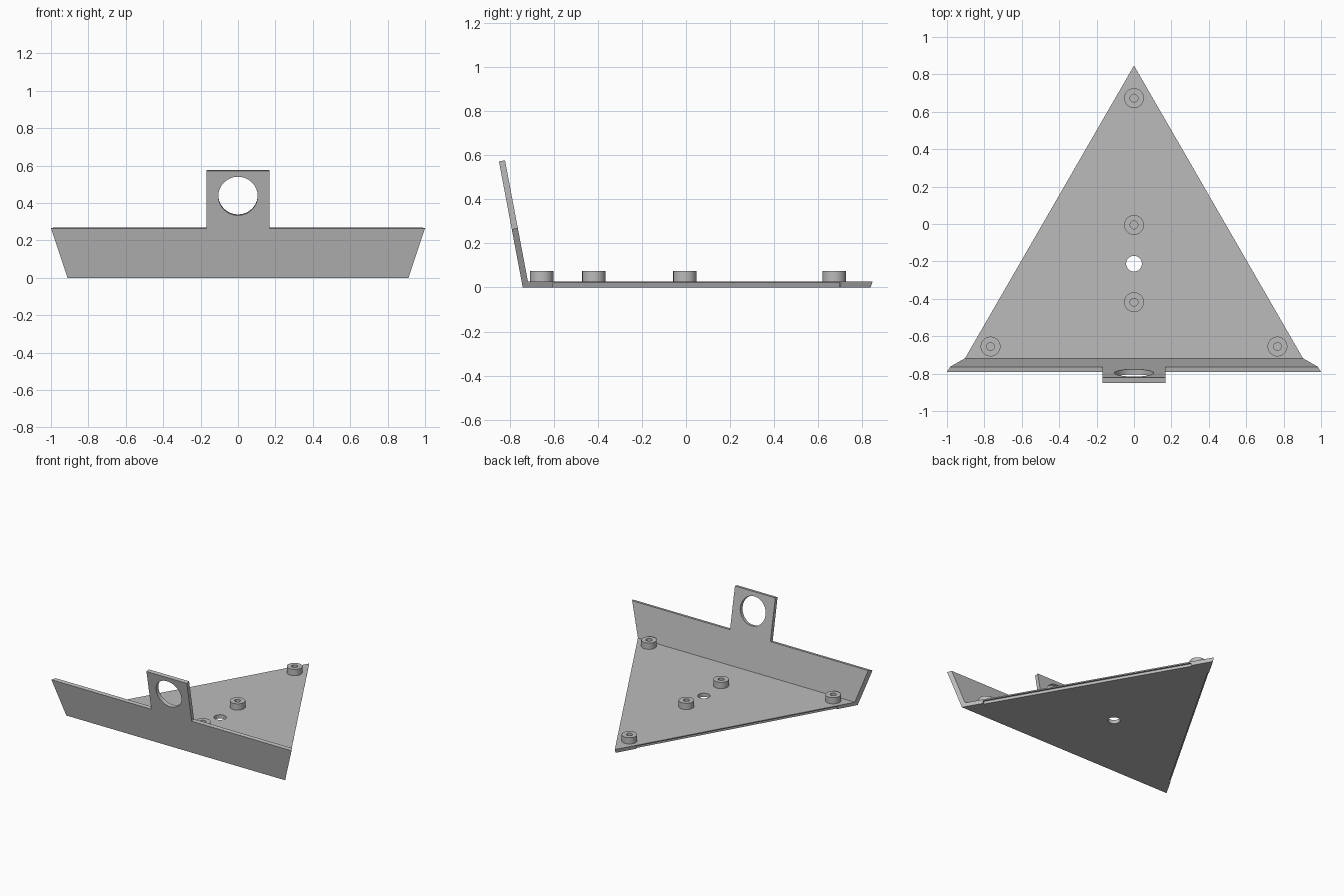
import bpy
import bmesh
from math import radians, sin, cos, tan, pi

cube = bpy.data.objects.get("Cube")
if cube:
    bpy.data.objects.remove(cube, do_unlink=True)

# One plain grey for everything
grey = bpy.data.materials.new("plain grey")
grey.use_nodes = True
COLOUR = (0.5, 0.5, 0.5, 1)
grey.diffuse_color = COLOUR
grey.node_tree.nodes["Principled BSDF"].inputs["Base Color"].default_value = COLOUR

THICK = 0.028
LEAN = radians(10.7)
FRONT = -0.741       # lower front edge
FOLD = -0.718        # upper inner fold line
SIDE = tan(radians(30))


def finish(name, bm):
    bmesh.ops.recalc_face_normals(bm, faces=bm.faces)
    mesh = bpy.data.meshes.new(name)
    bm.to_mesh(mesh)
    bm.free()
    mesh.materials.append(grey)
    obj = bpy.data.objects.new(name, mesh)
    bpy.context.collection.objects.link(obj)
    return obj


def loft(name, loop_a, loop_b):
    """Solid sheet between two matching outlines."""
    bm = bmesh.new()
    a = [bm.verts.new(p) for p in loop_a]
    b = [bm.verts.new(p) for p in loop_b]
    bm.faces.new(a)
    bm.faces.new(b)
    for i in range(len(a)):
        j = (i + 1) % len(a)
        bm.faces.new((a[i], a[j], b[j], b[i]))
    return finish(name, bm)


def cut(obj, cutter):
    cutter.hide_render = True
    mod = obj.modifiers.new("cut", 'BOOLEAN')
    mod.operation = 'DIFFERENCE'
    mod.solver = 'EXACT'
    mod.object = cutter
    bpy.context.view_layer.objects.active = obj
    bpy.ops.object.modifier_apply(modifier=mod.name)
    bpy.data.objects.remove(cutter, do_unlink=True)


def smooth(obj):
    bpy.ops.object.select_all(action='DESELECT')
    obj.select_set(True)
    bpy.context.view_layer.objects.active = obj
    bpy.ops.object.shade_smooth_by_angle(angle=radians(30))


def cylinder(name, radius, depth, location, tilt=0):
    bm = bmesh.new()
    bmesh.ops.create_cone(bm, cap_ends=True, segments=64, radius1=radius,
                          radius2=radius, depth=depth)
    obj = finish(name, bm)
    obj.location = location
    obj.rotation_euler.x = tilt
    return obj


# Triangular base plate with slightly undercut sides
def triangle(apex, front, z):
    half = (apex - front) * SIDE
    return [(-half, front, z), (half, front, z), (0, apex, z)]


plate = loft("base_plate", triangle(0.838, FRONT, 0), triangle(0.847, FOLD, THICK))
cut(plate, cylinder("plate_hole_cutter", 0.042, 0.2, (0, -0.212, 0)))

# Shallow rebate under each long side
for side in (-1, 1):
    bm = bmesh.new()
    bmesh.ops.create_cube(bm, size=1)
    rebate = finish("rebate_cutter", bm)
    rebate.scale = (1.51, 0.03, 0.04)
    rebate.location = (side * (0.847 - 0.05) * SIDE, 0.05, 0)
    rebate.rotation_euler.z = radians(90 + 30 * side)
    cut(plate, rebate)
smooth(plate)


# Leaning front flange with its raised centre tab
def lean(x, z, offset):
    """Point on the outer (offset 0) or inner sheet surface at height z."""
    base = FRONT + offset / cos(LEAN)
    return (x, base - tan(LEAN) * z, z)


def flange_outline(bottom, bottom_x, shoulder, shoulder_x, top, offset):
    half = [(bottom_x, bottom), (shoulder_x, shoulder), (0.168, shoulder), (0.168, top)]
    outline = half + [(-x, z) for x, z in reversed(half)]
    return [lean(x, z, offset) for x, z in outline]


flange = loft("front_flange",
              flange_outline(0, 0.911, 0.265, 1.0, 0.572, 0),
              flange_outline(THICK, 0.903, 0.27, 0.983, 0.577, THICK))
hole_z = 0.44
cut(flange, cylinder("tab_hole_cutter", 0.105, 0.2,
                     lean(0, hole_z, THICK / 2), LEAN - pi / 2))
smooth(flange)


# Hollow round standoffs on the plate
def standoff(name, x, y):
    bm = bmesh.new()
    profile = [(0.021, THICK), (0.021, 0.075), (0.053, 0.075), (0.053, THICK)]
    steps = 48
    rings = [[bm.verts.new((r * cos(2 * pi * i / steps), r * sin(2 * pi * i / steps), z))
              for i in range(steps)] for r, z in profile]
    for low, high in zip(rings, rings[1:] + rings[:1]):
        for i in range(steps):
            j = (i + 1) % steps
            bm.faces.new((low[i], low[j], high[j], high[i]))
    obj = finish(name, bm)
    obj.location = (x, y, 0)
    smooth(obj)


standoff("rear_standoff", 0, 0.673)
standoff("centre_standoff", 0, -0.005)
standoff("inner_front_standoff", 0, -0.418)
standoff("left_standoff", 0.767, -0.655)
standoff("right_standoff", -0.767, -0.655)
